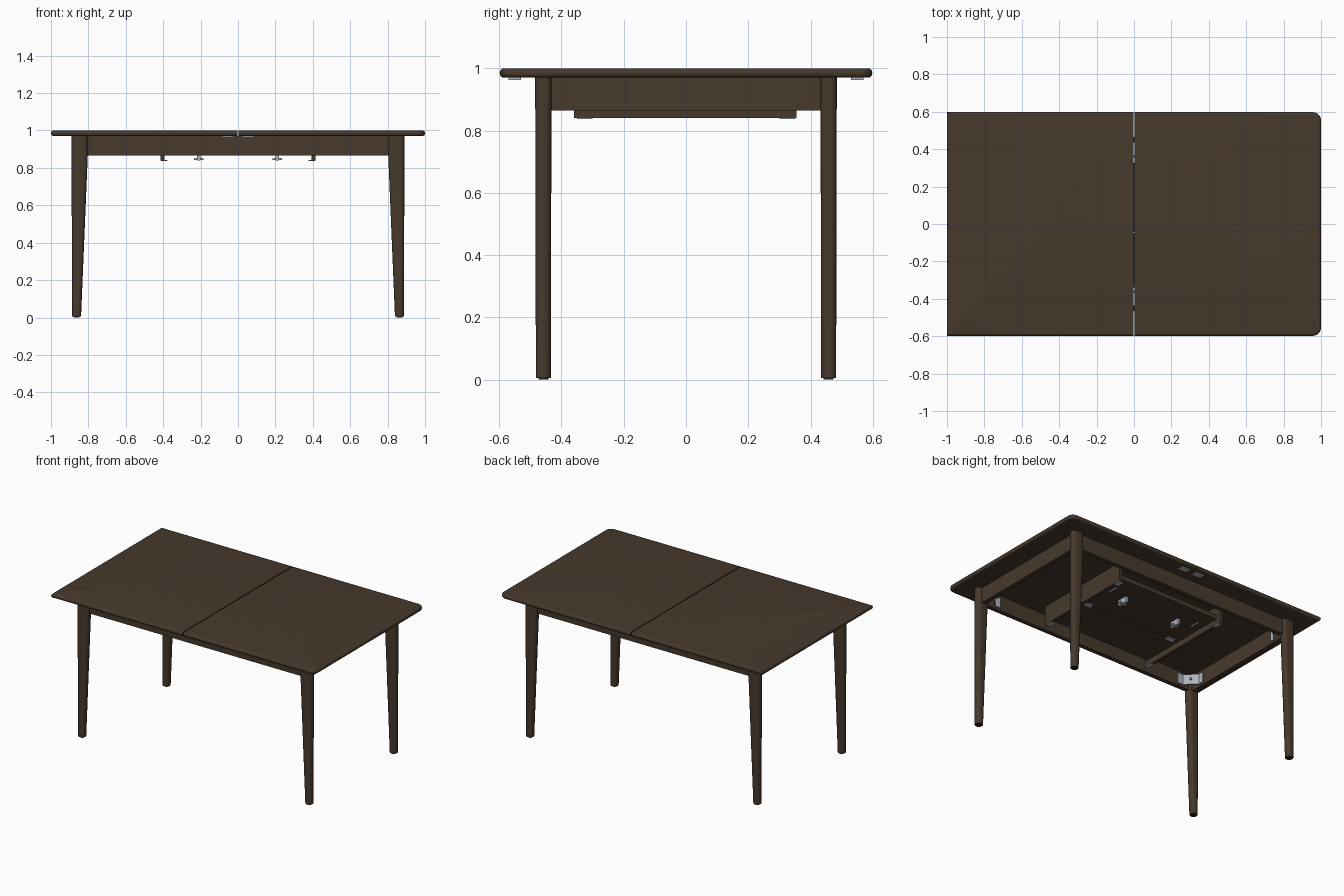
import bpy, bmesh, math
from mathutils import Vector, Matrix

# Remove the default cube
if "Cube" in bpy.data.objects:
    bpy.data.objects.remove(bpy.data.objects["Cube"])


def make_material(name, colour):
    mat = bpy.data.materials.new(name)
    mat.use_nodes = True
    mat.diffuse_color = (*colour, 1)
    mat.node_tree.nodes["Principled BSDF"].inputs["Base Color"].default_value = (*colour, 1)
    return mat


wood = make_material("dark walnut", (0.062, 0.041, 0.026))
metal = make_material("grey metal", (0.42, 0.46, 0.5))
rubber = make_material("black glide", (0.015, 0.015, 0.015))


def finish(bm, name, mat, smooth=False):
    bmesh.ops.recalc_face_normals(bm, faces=bm.faces)
    mesh = bpy.data.meshes.new(name)
    bm.to_mesh(mesh)
    bm.free()
    obj = bpy.data.objects.new(name, mesh)
    bpy.context.collection.objects.link(obj)
    mesh.materials.append(mat)
    if smooth:
        bpy.ops.object.select_all(action='DESELECT')
        obj.select_set(True)
        bpy.context.view_layer.objects.active = obj
        bpy.ops.object.shade_smooth_by_angle(angle=math.radians(35))
    return obj


def box(name, low, high, mat=wood, turn=0):
    """Box between two corners, optionally turned about its own vertical axis."""
    low, high = Vector(low), Vector(high)
    bm = bmesh.new()
    bmesh.ops.create_cube(bm, size=1)
    size = high - low
    bmesh.ops.transform(bm, verts=bm.verts, matrix=(
        Matrix.Translation((low + high) / 2) @ Matrix.Rotation(turn, 4, 'Z')
        @ Matrix.Diagonal((abs(size.x), abs(size.y), abs(size.z), 1))))
    return finish(bm, name, mat)


def block(name, centre, size, mat=metal, turn=0):
    c, h = Vector(centre), Vector(size) / 2
    return box(name, c - h, c + h, mat, turn)


# Table top halves: rounded corners and rounded outer rim, square at the seam
def top_half(name, side):
    bm = bmesh.new()
    bmesh.ops.create_cube(bm, size=1)
    seam = 0.003
    for v in bm.verts:
        v.co = (side * (1.0 if v.co.x > 0 else seam), v.co.y * 1.196, 0.985 + v.co.z * 0.03)
    corners = [e for e in bm.edges
               if all(abs(v.co.x) > 0.9 for v in e.verts)
               and abs(e.verts[0].co.z - e.verts[1].co.z) > 0.01]
    bmesh.ops.bevel(bm, geom=corners, offset=0.045, segments=6, profile=0.5, affect='EDGES')
    rim = [e for e in bm.edges
           if abs(e.verts[0].co.z - e.verts[1].co.z) < 0.001
           and not all(abs(v.co.x) < 0.01 for v in e.verts)]
    bmesh.ops.bevel(bm, geom=rim, offset=0.0135, segments=5, profile=0.5, affect='EDGES')
    return finish(bm, name, wood, True)


top_half("top_half_left", 1)
top_half("top_half_right", -1)


# Legs: rounded section, straight outside, tapered inside
def section(bm, inner, outer, half_y, radius, z, sx, sy):
    cx, hx = (inner + outer) / 2, (outer - inner) / 2
    ring = []
    for qx, qy, start in ((1, 1, 0), (-1, 1, 90), (-1, -1, 180), (1, -1, 270)):
        for step in range(6):
            a = math.radians(start + step * 18)
            x = cx + qx * (hx - radius) + radius * math.cos(a)
            y = 0.458 + qy * (half_y - radius) + radius * math.sin(a)
            ring.append(bm.verts.new((sx * x, sy * y, z)))
    return ring


def loft(name, rows, mat, sx, sy):
    bm = bmesh.new()
    rings = [section(bm, *row, sx, sy) for row in rows]
    for a, b in zip(rings, rings[1:]):
        for i in range(len(a)):
            j = (i + 1) % len(a)
            bm.faces.new((a[i], a[j], b[j], b[i]))
    bm.faces.new(rings[0])
    bm.faces.new(rings[-1])
    return finish(bm, name, mat, True)


for sx, x_name in ((1, "left"), (-1, "right")):
    for sy, y_name in ((-1, "front"), (1, "back")):
        where = y_name + "_" + x_name
        loft("leg_" + where, [(0.839, 0.887, 0.024, 0.02, 0.006),
                              (0.803, 0.89, 0.026, 0.022, 0.87),
                              (0.803, 0.89, 0.026, 0.022, 0.97)], wood, sx, sy)
        loft("glide_" + where, [(0.847, 0.879, 0.016, 0.015, 0),
                                (0.847, 0.879, 0.016, 0.015, 0.007)], rubber, sx, sy)
        # Diagonal corner bracket with bolts and bent end tabs
        turn = -sx * sy * math.pi / 4
        block("corner_bracket_" + where, (sx * 0.79, sy * 0.395, 0.915), (0.1, 0.006, 0.07), metal, turn)
        block("bracket_tab_long_" + where, (sx * 0.735, sy * 0.431, 0.915), (0.045, 0.006, 0.07))
        block("bracket_tab_short_" + where, (sx * 0.826, sy * 0.345, 0.915), (0.006, 0.04, 0.07))
        block("bracket_bolt_" + where, (sx * 0.79, sy * 0.395, 0.915), (0.014, 0.04, 0.014), metal, turn)
        # Corner plates of the inner frame
        block("frame_plate_" + where, (sx * 0.395, sy * 0.325, 0.839), (0.035, 0.05, 0.005))

# Aprons
for s, y_name, x_name in ((-1, "front", "right"), (1, "back", "left")):
    box("apron_" + y_name, (-0.805, s * 0.435, 0.865), (0.805, s * 0.465, 0.97))
    box("apron_" + x_name, (s * 0.83, -0.435, 0.865), (s * 0.86, 0.435, 0.97))
    # Inner frame cross rails
    box("cross_rail_" + x_name, (s * 0.393, -0.36, 0.84), (s * 0.415, 0.355, 0.968))
    # Extension slides
    box("slide_channel_" + y_name, (-0.4, s * 0.362, 0.925), (0.4, s * 0.37, 0.965), metal)
    box("slide_runner_" + y_name, (-0.35, s * 0.355, 0.935), (0.35, s * 0.362, 0.953), metal)
    # Latches beneath the seam
    for side in (-1, 1):
        block("seam_latch_" + y_name, (side * 0.055, s * 0.55, 0.967), (0.06, 0.04, 0.008))
    # Hardware beneath the stored leaf
    block("leaf_hinge_" + x_name, (s * 0.33, -0.045, 0.876), (0.06, 0.035, 0.005))
    block("leaf_catch_" + x_name, (s * 0.21, 0.145, 0.86), (0.018, 0.07, 0.04))
    block("leaf_catch_arm_" + x_name, (s * 0.21, 0.14, 0.848), (0.05, 0.014, 0.012))
    block("leaf_stay_" + x_name, (s * 0.33, 0.19, 0.875), (0.01, 0.07, 0.006))

# Stored folding leaf, two boards joined along a fold
box("leaf_board_front", (-0.39, -0.34, 0.878), (0.39, -0.047, 0.908))
box("leaf_board_back", (-0.39, -0.043, 0.878), (0.39, 0.325, 0.908))
